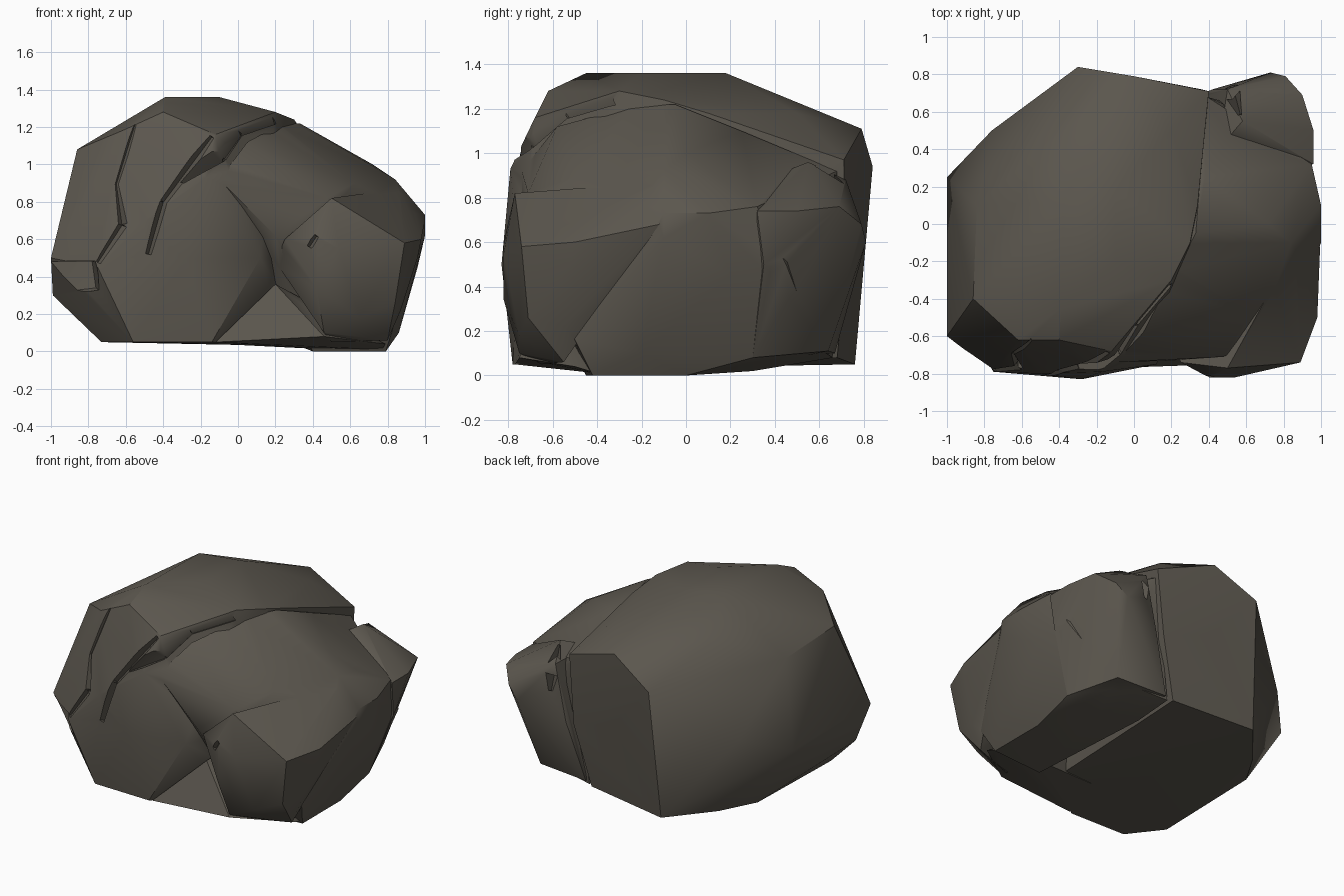
import bpy
import bmesh
from mathutils import Vector

default_cube = bpy.data.objects.get("Cube")
if default_cube:
    bpy.data.objects.remove(default_cube, do_unlink=True)

stone = bpy.data.materials.new("dark_brown_stone")
stone.use_nodes = True
stone_colour = (0.105, 0.094, 0.076, 1)
stone.diffuse_color = stone_colour
shader = next(n for n in stone.node_tree.nodes if n.type == 'BSDF_PRINCIPLED')
shader.inputs["Base Color"].default_value = stone_colour
shader.inputs["Roughness"].default_value = 0.9


def chunk(name, corners):
    """Wrap a convex block of stone around a few corner points."""
    bm = bmesh.new()
    for corner in corners:
        bm.verts.new(corner)
    result = bmesh.ops.convex_hull(bm, input=bm.verts)
    spare = {e for e in result["geom_interior"] + result["geom_unused"]
             if isinstance(e, bmesh.types.BMVert)}
    bmesh.ops.delete(bm, geom=list(spare), context='VERTS')
    bmesh.ops.recalc_face_normals(bm, faces=bm.faces)
    mesh = bpy.data.meshes.new(name)
    bm.to_mesh(mesh)
    bm.free()
    mesh.materials.append(stone)
    block = bpy.data.objects.new(name, mesh)
    bpy.context.scene.collection.objects.link(block)
    return block


def combine(target, tool, operation):
    """Apply one boolean to the target and drop the tool."""
    tool.hide_render = True
    modifier = target.modifiers.new("combine", 'BOOLEAN')
    modifier.operation = operation
    modifier.solver = 'EXACT'
    modifier.object = tool
    bpy.context.view_layer.update()
    graph = bpy.context.evaluated_depsgraph_get()
    mesh = bpy.data.meshes.new_from_object(target.evaluated_get(graph))
    target.modifiers.clear()
    target.data = mesh
    bpy.data.objects.remove(tool, do_unlink=True)


def crack(target, path, outward, width, depth):
    """Cut a V groove along a path lying on the surface."""
    outward = Vector(outward).normalized()
    path = [Vector(p) for p in path]
    for start, end in zip(path, path[1:]):
        side = (end - start).cross(outward).normalized() * width
        corners = []
        for point in (start, end):
            lip = point + outward * depth
            corners += [lip + side, lip - side, point - outward * depth]
        combine(target, chunk("crack_cutter", corners), 'DIFFERENCE')


# Tall main block with the crest and the broad back
rock = chunk("rock", [
    (-.39, -.45, 1.36), (-.1, -.2, 1.36), (-.38, .12, 1.36), (-.1, .18, 1.36),
    (.2, -.3, 1.28), (.3, -.1, 1.24), (.34, .1, 1.18), (.2, .5, 1.18),
    (0, .79, 1.11), (.4, .71, .97), (-.5, .4, 1.2), (-.86, -.4, 1.08),
    (-.84, .1, 1.04), (-.62, -.62, 1.18), (-.4, -.62, 1.28), (-.12, -.68, 1.16),
    (-1, -.6, .5), (-1, .25, .5), (-.76, .5, .6), (-.3, .84, .94),
    (.03, .77, .6), (.36, .72, .5), (-.75, -.79, .45), (-.28, -.83, .5),
    (.12, -.75, .5), (-.17, -.79, .93), (-.5, -.8, .7), (-.56, -.77, .05),
    (-.73, -.55, .05), (-.14, -.78, .05), (-.99, -.45, .3), (-.72, .24, .06),
    (-.58, .47, .05), (-.34, .76, .05), (.25, .68, .08), (.25, -.4, .03),
    (.3, -.4, .5),
])

# Sloping right shoulder
shoulder = chunk("shoulder", [
    (.05, -.58, 1.12), (.22, -.25, 1.21), (.33, -.05, 1.22), (.38, .25, 1.1),
    (.39, .68, .92), (.72, 0, 1), (.85, .1, .88), (.84, -.1, .92), (1, .1, .73),
    (1, -.1, .73), (1, -.1, .62), (.95, .32, .76), (.62, -.48, .9),
    (.48, -.71, .82), (.2, -.73, .62), (-.1, -.74, .92), (.25, -.5, .3),
    (.79, -.42, 0), (.84, -.5, .16), (.86, -.2, .1), (.4, -.45, 0),
    (.79, .0, 0), (.8, .3, .08), (.66, .6, .12), (.28, .66, .08),
    (.55, .3, .02), (.3, .4, .04), (.96, .2, .45), (.92, .45, .5),
])

# Front right bulge under the ledge
front_bulge = chunk("front_bulge", [
    (.5, -.77, .82), (.25, -.74, .6), (.2, -.62, .48), (.4, -.82, .6),
    (.42, -.82, .34), (.54, -.82, .55), (.89, -.74, .58), (.84, -.71, .26),
    (.46, -.75, .1), (.65, -.75, .18), (.98, -.5, .6), (.86, -.12, .87),
    (.995, -.12, .68), (.87, -.55, .22), (.8, -.55, .06), (.5, -.65, .05),
    (.4, -.3, .5), (.96, -.52, .5),
])

# Rounded back right lobe, cut away underneath
back_lobe = chunk("back_lobe", [
    (.3, .67, .1), (.73, .81, .6), (.81, .79, .68), (.9, .69, .76),
    (.96, .5, .74), (.96, .32, .74), (.58, .55, .96), (.5, .72, .88),
    (.67, .64, .11), (.8, .3, .08), (.45, .4, .9), (.4, .4, .06),
    (.95, .35, .5), (.42, .72, .5),
])

# Low wedge between the main block and the front bulge
front_foot = chunk("front_foot", [
    (-.12, -.77, .05), (.46, -.75, .08), (.2, -.63, .36), (.5, -.35, .01),
    (-.1, -.4, .04), (.2, -.3, .36), (.79, -.5, .04), (.77, -.4, .01),
])

for part in (shoulder, front_bulge, back_lobe, front_foot):
    combine(rock, part, 'UNION')

# Overhanging notch at the lower left corner
notch = chunk("notch_cutter", [
    (-1.2, -.95, .5), (-.74, -.95, .49), (-.7, -.95, .3), (-1.2, -.95, .12),
    (-1.1, -.56, .48), (-1.1, -.56, .3), (-.78, -.64, .48), (-.76, -.66, .34),
])
combine(rock, notch, 'DIFFERENCE')

# Cracks over the front, the crest and the back
front = (0, -1, .15)
crack(rock, [(-.55, -.65, 1.22), (-.65, -.72, .9), (-.62, -.77, .68),
             (-.75, -.8, .48)], front, .05, .04)
crack(rock, [(-.14, -.69, 1.15), (-.4, -.78, .8), (-.48, -.81, .52)],
      front, .03, .03)
crack(rock, [(-.3, -.78, .92), (-.08, -.7, 1.04), (.02, -.56, 1.18),
             (.2, -.34, 1.24)], (.1, -1, .7), .05, .05)
crack(rock, [(.42, -.82, .62), (.38, -.81, .56)], front, .03, .03)
crack(rock, [(.56, .6, .95), (.52, .75, .7)], (-.4, 1, .5), .04, .04)

# Smooth stone with crisp broken edges
bpy.ops.object.select_all(action='DESELECT')
rock.select_set(True)
bpy.context.view_layer.objects.active = rock
bpy.ops.object.shade_smooth_by_angle(angle=.6)
